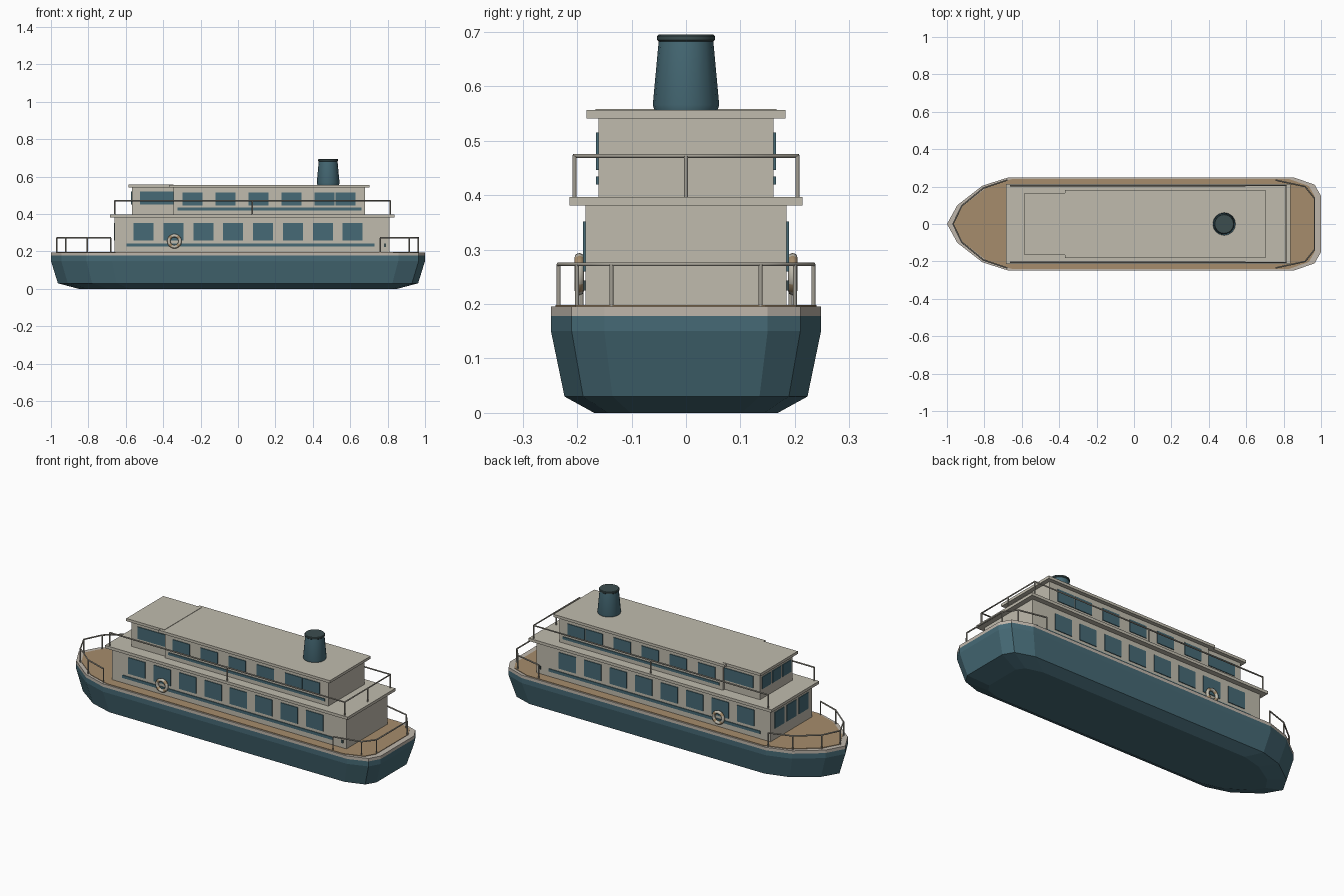
import bpy, bmesh, math
from mathutils import Vector

if "Cube" in bpy.data.objects:
    bpy.data.objects.remove(bpy.data.objects["Cube"])


def material(name, rgb):
    m = bpy.data.materials.new(name)
    m.use_nodes = True
    m.diffuse_color = (*rgb, 1)
    m.node_tree.nodes["Principled BSDF"].inputs["Base Color"].default_value = (*rgb, 1)
    return m


TEAL = material("teal paint", (0.061, 0.144, 0.18))
BEIGE = material("warm beige", (0.53, 0.5, 0.42))
RIM = material("pale trim", (0.52, 0.47, 0.41))
TAN = material("deck tan", (0.38, 0.265, 0.15))
DARK = material("dark soot", (0.045, 0.075, 0.078))
METAL = material("rail grey", (0.36, 0.34, 0.29))


def finish(name, bm, *mats):
    bmesh.ops.recalc_face_normals(bm, faces=bm.faces)
    mesh = bpy.data.meshes.new(name)
    bm.to_mesh(mesh)
    bm.free()
    for m in mats:
        mesh.materials.append(m)
    ob = bpy.data.objects.new(name, mesh)
    bpy.context.collection.objects.link(ob)
    return ob


def add_box(bm, x, y, z):
    verts = bmesh.ops.create_cube(bm, size=1)["verts"]
    for v in verts:
        v.co = Vector((r[0] + (c + 0.5) * (r[1] - r[0])) for c, r in zip(v.co, (x, y, z)))


def box(name, x, y, z, mat):
    bm = bmesh.new()
    add_box(bm, x, y, z)
    return finish(name, bm, mat)


def loft(name, rings, *mats):
    """Closed solid through matching rings of points."""
    bm = bmesh.new()
    loops = [[bm.verts.new(p) for p in ring] for ring in rings]
    n = len(loops[0])
    for a, b in zip(loops, loops[1:]):
        for i in range(n):
            bm.faces.new((a[i], a[(i + 1) % n], b[(i + 1) % n], b[i]))
    bm.faces.new(loops[0])
    bm.faces.new(loops[-1])
    return finish(name, bm, *mats)


# Hull, trim and deck share one plan outline
half = [(-0.945, 0.1), (-0.81, 0.205), (-0.675, 0.248), (0.857, 0.248), (0.966, 0.21), (1, 0.15)]
outline = [(-1, 0)] + half + [(x, -y) for x, y in reversed(half)]


def ring(z, sx, sy):
    return [(x * sx, y * sy, z) for x, y in outline]


loft("hull", [ring(0, 0.85, 0.68), ring(0.03, 0.963, 0.9), ring(0.15, 1, 1), ring(0.178, 1, 1)], TEAL)
loft("hull_trim", [ring(0.178, 1, 1), ring(0.195, 1, 1)], RIM)
loft("deck", [ring(0.19, 0.968, 0.968), ring(0.198, 0.968, 0.968)], TAN)

# Cabins and roofs
box("lower_cabin", (-0.66, 0.81), (-0.185, 0.185), (0.195, 0.385), BEIGE)
box("lower_roof", (-0.685, 0.838), (-0.214, 0.214), (0.381, 0.397), BEIGE)
box("upper_cabin", (-0.345, 0.68), (-0.161, 0.161), (0.395, 0.545), BEIGE)
box("wheelhouse", (-0.567, -0.345), (-0.146, 0.146), (0.395, 0.545), BEIGE)
box("upper_roof", (-0.37, 0.704), (-0.183, 0.183), (0.541, 0.556), BEIGE)
box("wheelhouse_roof", (-0.585, -0.345), (-0.166, 0.166), (0.543, 0.558), BEIGE)


def side_plates(name, wall, centres, width, z, mat=TEAL):
    bm = bmesh.new()
    for cx in centres:
        for s in (-1, 1):
            ys = sorted((s * (wall - 0.002), s * (wall + 0.004)))
            add_box(bm, (cx - width / 2, cx + width / 2), ys, z)
    finish(name, bm, mat)


def bow_plates(name, wall, spacing, width, z):
    bm = bmesh.new()
    for i in (-1, 0, 1):
        cy = i * spacing
        add_box(bm, (wall - 0.004, wall + 0.002), (cy - width / 2, cy + width / 2), z)
    finish(name, bm, TEAL)


# Windows and stripes
side_plates("lower_windows", 0.185, [-0.505 + 0.1597 * i for i in range(8)], 0.107, (0.26, 0.352))
side_plates("upper_windows", 0.161, [-0.243 + 0.1765 * i for i in range(5)] + [0.575], 0.107, (0.446, 0.515))
side_plates("wheelhouse_windows", 0.146, [-0.435], 0.18, (0.452, 0.52))
side_plates("lower_stripe", 0.185, [0.067], 1.326, (0.227, 0.243))
side_plates("upper_stripe", 0.161, [0.168], 0.983, (0.42, 0.434))
side_plates("side_latches", 0.185, [0.785], 0.01, (0.225, 0.243), DARK)
bow_plates("lower_bow_windows", -0.66, 0.108, 0.085, (0.26, 0.352))
bow_plates("wheelhouse_bow_windows", -0.567, 0.09, 0.076, (0.452, 0.52))


# Railings: a top tube along a path with a post below each point
def railing(name, path, top, base, extra_posts=()):
    cu = bpy.data.curves.new(name, "CURVE")
    cu.dimensions = "3D"
    cu.bevel_depth = 0.004
    cu.bevel_resolution = 1
    cu.use_fill_caps = True
    runs = [[(x, y, top) for x, y in path]]
    runs += [[(x, y, base), (x, y, top)] for x, y in list(path) + list(extra_posts)]
    for run in runs:
        sp = cu.splines.new("POLY")
        sp.points.add(len(run) - 1)
        for p, co in zip(sp.points, run):
            p.co = (*co, 1)
    cu.materials.append(METAL)
    bpy.context.collection.objects.link(bpy.data.objects.new(name, cu))


def mirrored(pts, middle=()):
    return pts + list(middle) + [(x, -y) for x, y in reversed(pts)]


railing("bow_railing", mirrored([(-0.68, 0.234), (-0.805, 0.192), (-0.92, 0.098)], [(-0.968, 0)]), 0.273, 0.195)
railing("stern_railing", mirrored([(0.76, 0.234), (0.915, 0.2), (0.965, 0.137)]), 0.273, 0.195)
railing("upper_railing", mirrored([(-0.66, 0.205), (0.077, 0.205), (0.813, 0.205)]), 0.472, 0.395, [(0.813, 0)])


# Funnel with a dark cap
def turned(name, profile, mat, sides=16):
    rings = [[(0.482 + r * math.cos(math.tau * i / sides), r * math.sin(math.tau * i / sides), z)
              for i in range(sides)] for r, z in profile]
    ob = loft(name, rings, mat)
    bpy.ops.object.select_all(action="DESELECT")
    bpy.context.view_layer.objects.active = ob
    ob.select_set(True)
    bpy.ops.object.shade_smooth_by_angle(angle=math.radians(35))


turned("funnel", [(0.058, 0.556), (0.061, 0.566), (0.05, 0.685)], TEAL)
turned("funnel_cap", [(0.05, 0.682), (0.053, 0.685), (0.053, 0.692), (0.05, 0.695), (0.04, 0.695)], DARK)


# Life rings with tan bands, one on each side
def life_ring(name, side, major=0.03, minor=0.009, n=24, m=8):
    bm = bmesh.new()
    grid = []
    for i in range(n):
        a = math.tau * i / n
        loop = []
        for j in range(m):
            b = math.tau * j / m
            r = major + minor * math.cos(b)
            loop.append(bm.verts.new((-0.34 + r * math.cos(a), side * 0.196 + minor * math.sin(b),
                                      0.255 + r * math.sin(a))))
        grid.append(loop)
    for i in range(n):
        for j in range(m):
            a, b = grid[i], grid[(i + 1) % n]
            f = bm.faces.new((a[j], b[j], b[(j + 1) % m], a[(j + 1) % m]))
            f.material_index = 1 if i % 6 in (2, 3) else 0
            f.smooth = True
    finish(name, bm, BEIGE, TAN)


life_ring("right_life_ring", -1)
life_ring("left_life_ring", 1)
